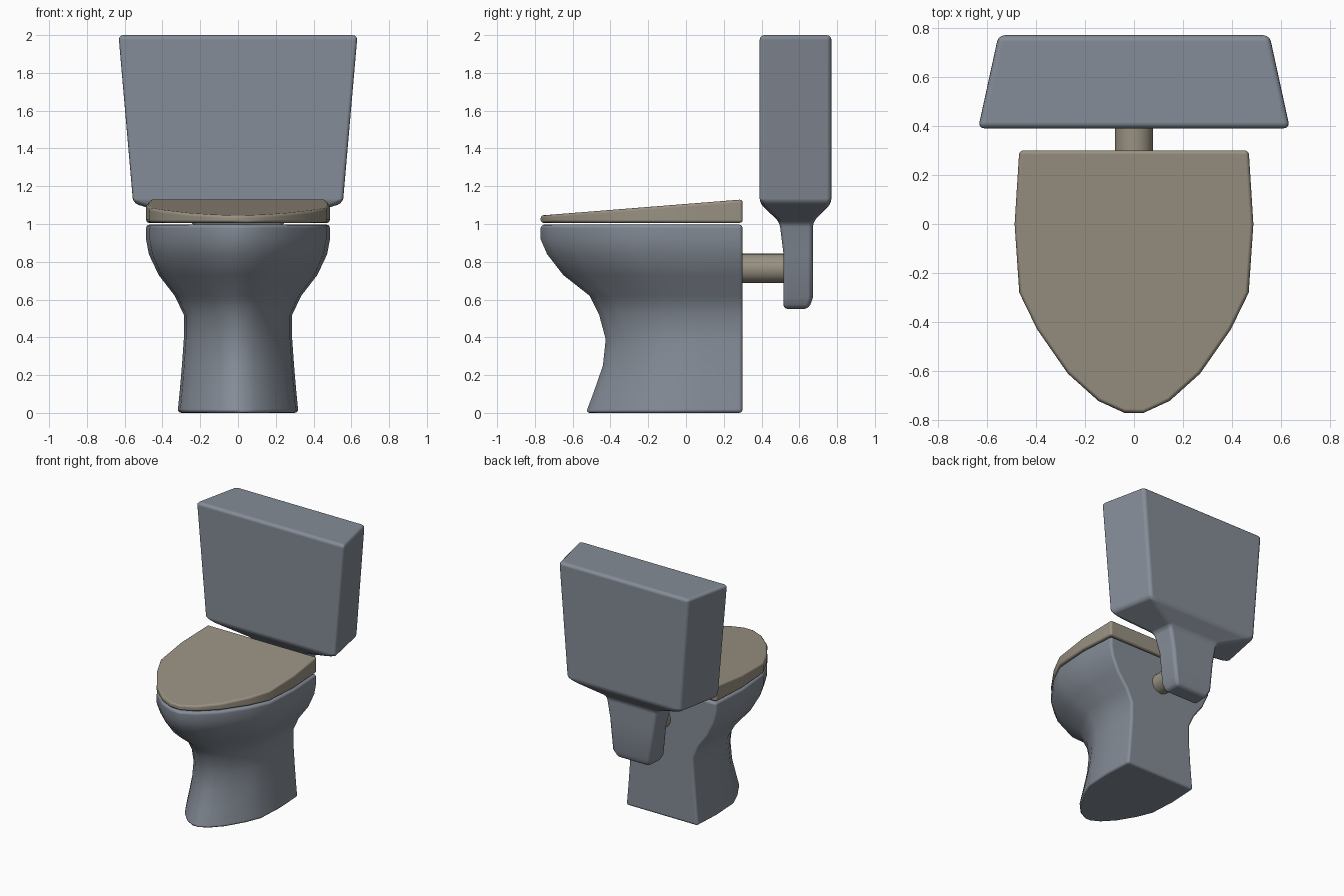
import bpy, bmesh, math

if "Cube" in bpy.data.objects:
    bpy.data.objects.remove(bpy.data.objects["Cube"])


def material(name, color):
    m = bpy.data.materials.new(name)
    m.diffuse_color = (*color, 1)
    m.use_nodes = True
    m.node_tree.nodes["Principled BSDF"].inputs["Base Color"].default_value = m.diffuse_color
    return m


GREY = material("slate grey", (0.235, 0.265, 0.31))
TAN = material("warm tan", (0.32, 0.285, 0.225))


def loft(name, rings, mat, bevel=0.02, limit=38):
    """Skin a stack of counter-clockwise rings, cap both ends, soften edges."""
    bm = bmesh.new()
    loops = [[bm.verts.new(p) for p in ring] for ring in rings]
    n = len(loops[0])
    for a, b in zip(loops, loops[1:]):
        for i in range(n):
            j = (i + 1) % n
            bm.faces.new((a[i], a[j], b[j], b[i]))
    bm.faces.new(loops[0][::-1])
    bm.faces.new(loops[-1])
    bmesh.ops.recalc_face_normals(bm, faces=bm.faces)
    for f in bm.faces:
        f.smooth = True
    me = bpy.data.meshes.new(name)
    bm.to_mesh(me)
    bm.free()
    me.materials.append(mat)
    ob = bpy.data.objects.new(name, me)
    bpy.context.collection.objects.link(ob)
    mod = ob.modifiers.new("soft edges", 'BEVEL')
    mod.width = bevel
    mod.segments = 3
    mod.limit_method = 'ANGLE'
    mod.angle_limit = math.radians(limit)
    mod.harden_normals = True
    return ob


# Bowl outline: flat back, rounded nose (right half, mirrored)
BACK = 0.30
half = [(0.04, -0.77), (0.145, -0.722), (0.27, -0.61), (0.395, -0.43),
        (0.468, -0.28), (0.487, 0.0), (0.468, BACK)]
outline = half + [(-x, y) for x, y in reversed(half)]


def bowl_ring(z, width, front):
    sx, sy = width / 0.487, (BACK - front) / (BACK + 0.77)
    return [(x * sx, BACK + (y - BACK) * sy, z) for x, y in outline]


# Bowl and pedestal: height, half width, front y
bowl_profile = [(0.0, 0.32, -0.53), (0.12, 0.308, -0.485), (0.25, 0.297, -0.44),
                (0.39, 0.287, -0.425), (0.52, 0.287, -0.46), (0.62, 0.335, -0.51),
                (0.73, 0.42, -0.65), (0.84, 0.472, -0.735), (0.92, 0.487, -0.77),
                (0.997, 0.487, -0.77)]
loft("bowl", [bowl_ring(*p) for p in bowl_profile], GREY)

# Wedge-shaped lid, higher at the back
lid_top = [(x, y, 1.045 + (y + 0.77) * 0.085 / 1.07) for x, y in outline]
loft("lid", [[(x, y, 1.006) for x, y in outline], lid_top], TAN, 0.016)


# Tank tapering down into a drain neck
def tank_ring(z, front_w, back_w, y0, y1):
    return [(-front_w, y0, z), (front_w, y0, z), (back_w, y1, z), (-back_w, y1, z)]


tank_profile = [(0.55, 0.145, 0.135, 0.515, 0.65), (0.61, 0.18, 0.165, 0.515, 0.672),
                (0.85, 0.205, 0.19, 0.515, 0.672), (1.01, 0.24, 0.22, 0.495, 0.672),
                (1.11, 0.56, 0.485, 0.39, 0.77), (2.0, 0.638, 0.555, 0.39, 0.77)]
loft("tank", [tank_ring(*p) for p in tank_profile], GREY, 0.025, 30)

# Connecting pipe
bpy.ops.mesh.primitive_cylinder_add(vertices=24, radius=0.078, depth=0.32,
                                    location=(0, 0.43, 0.765),
                                    rotation=(math.pi / 2, 0, 0))
pipe = bpy.context.object
pipe.name = "pipe"
pipe.data.materials.append(TAN)
bpy.ops.object.shade_smooth_by_angle()
